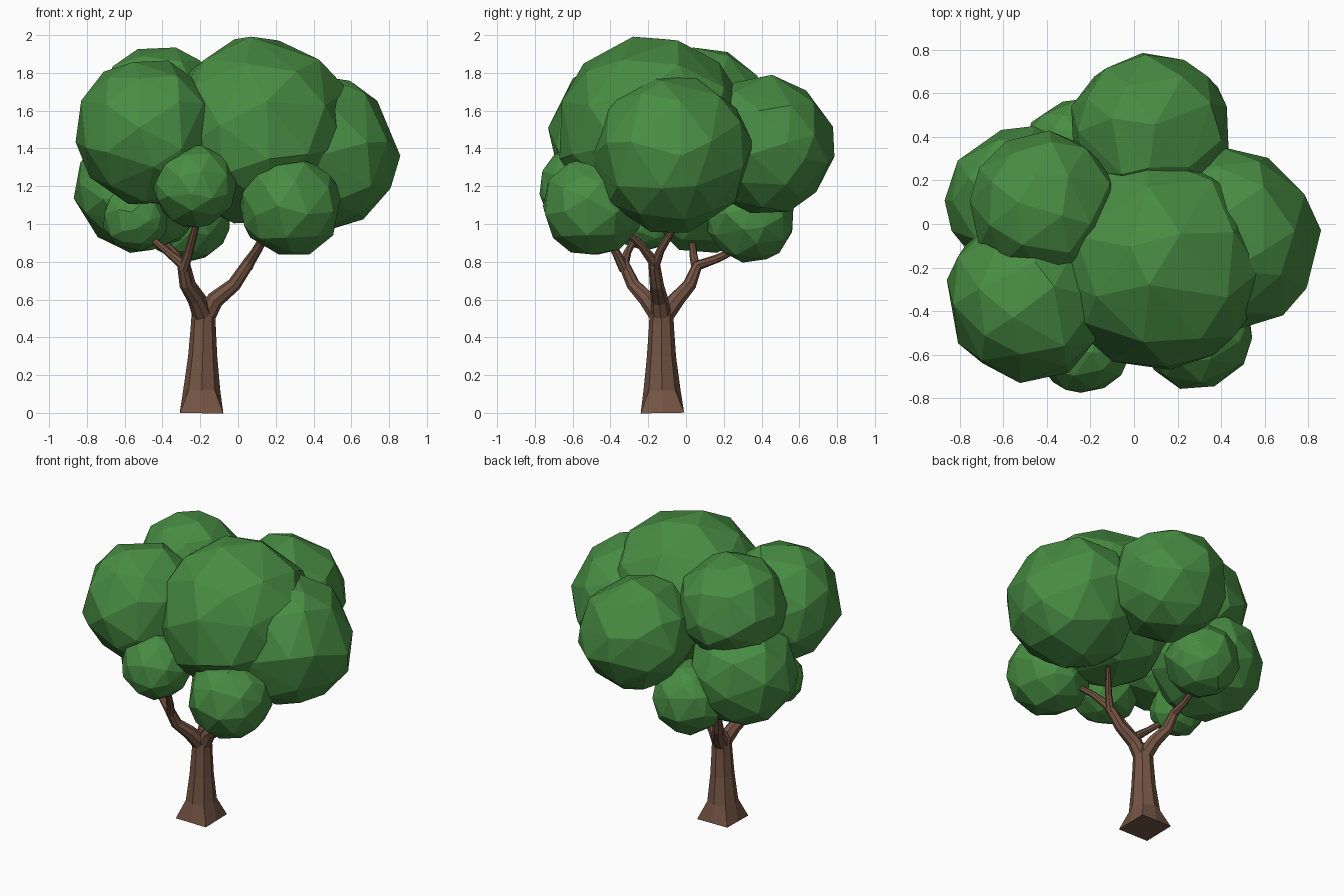
import bpy, bmesh, math, random
from mathutils import Vector, Matrix

if "Cube" in bpy.data.objects:
    bpy.data.objects.remove(bpy.data.objects["Cube"])

random.seed(7)


def make_material(name, rgb):
    m = bpy.data.materials.new(name)
    m.diffuse_color = (*rgb, 1)
    m.use_nodes = True
    m.node_tree.nodes["Principled BSDF"].inputs["Base Color"].default_value = m.diffuse_color
    return m


LEAF = make_material("leaf green", (0.065, 0.265, 0.056))
BARK = make_material("bark brown", (0.175, 0.09, 0.057))


def finish(bm, name, mat):
    bmesh.ops.recalc_face_normals(bm, faces=bm.faces)
    me = bpy.data.meshes.new(name)
    bm.to_mesh(me)
    bm.free()
    me.materials.append(mat)
    ob = bpy.data.objects.new(name, me)
    bpy.context.collection.objects.link(ob)
    return ob


def leaf_clump(name, centre, r):
    """Faceted, slightly irregular ball with some faces merged flat."""
    bm = bmesh.new()
    bmesh.ops.create_icosphere(bm, subdivisions=2, radius=r)
    turn = Matrix.Rotation(random.uniform(0, 6), 3, 'Z') @ Matrix.Rotation(random.uniform(0, 6), 3, 'X')
    for v in bm.verts:
        d = Vector([random.uniform(-1, 1) for _ in range(3)]) * 0.13
        v.co = turn @ ((v.co / r + d).normalized() * r * random.uniform(0.99, 1.03))
        v.co += Vector(centre)
    bmesh.ops.dissolve_limit(bm, angle_limit=math.radians(10), verts=bm.verts, edges=bm.edges)
    bmesh.ops.triangulate(bm, faces=[f for f in bm.faces if len(f.verts) > 4])
    return finish(bm, name, LEAF)


def tube(name, stations, sides, square_base=False):
    """Tapered tube through (x, y, z, radius) stations."""
    bm = bmesh.new()
    pts = [Vector(s[:3]) for s in stations]
    rings = []
    for i, p in enumerate(pts):
        t = pts[min(i + 1, len(pts) - 1)] - pts[max(i - 1, 0)]
        t.normalize()
        u = (Vector((0, 1, 0)).cross(t)).normalized()
        w = t.cross(u)
        ring = []
        for k in range(sides):
            a = 2 * math.pi * k / sides
            c, s = math.cos(a), math.sin(a)
            f = 1 / max(abs(c), abs(s)) if square_base and i == 0 else 1
            ring.append(bm.verts.new(p + (u * c + w * s) * stations[i][3] * f))
        rings.append(ring)
    for a, b in zip(rings, rings[1:]):
        for k in range(sides):
            n = (k + 1) % sides
            bm.faces.new((a[k], a[n], b[n], b[k]))
    bm.faces.new(rings[0])
    bm.faces.new(rings[-1])
    return finish(bm, name, BARK)


# Crown: overlapping leaf clumps
clumps = {
    "crown_top": ((0.115, -0.175, 1.495), 0.505),
    "crown_front_left": ((-0.475, -0.34, 1.485), 0.39),
    "crown_right": ((0.425, -0.075, 1.37), 0.425),
    "crown_back": ((0.075, 0.425, 1.42), 0.37),
    "crown_back_left": ((-0.41, 0.08, 1.6), 0.345),
    "crown_lower_left": ((-0.515, 0.1, 1.19), 0.35),
    "clump_back": ((-0.27, 0.34, 1.03), 0.235),
    "clump_front": ((-0.23, -0.56, 1.2), 0.22),
    "clump_front_right": ((0.28, -0.49, 1.095), 0.268),
    "clump_left": ((-0.54, -0.22, 1.03), 0.175),
}
for name, (c, r) in clumps.items():
    leaf_clump(name, c, r)

# Trunk with flared square foot
tube("trunk", [(-0.193, -0.125, 0, 0.115), (-0.192, -0.127, 0.12, 0.098),
               (-0.187, -0.13, 0.3, 0.077), (-0.184, -0.13, 0.46, 0.066),
               (-0.182, -0.13, 0.55, 0.062), (-0.18, -0.132, 0.59, 0.04)], 8, True)

# Main limbs and their forks
limbs = {
    "limb_right": [(-0.18, -0.13, 0.5, 0.055), (-0.12, -0.14, 0.6, 0.046),
                   (-0.02, -0.155, 0.68, 0.037), (0.06, -0.17, 0.8, 0.031),
                   (0.12, -0.24, 0.89, 0.022), (0.2, -0.36, 1.0, 0.017)],
    "limb_right_fork": [(0.05, -0.17, 0.77, 0.028), (0.095, -0.135, 0.86, 0.022), (0.17, -0.05, 1.0, 0.016)],
    "limb_left": [(-0.18, -0.13, 0.5, 0.055), (-0.225, -0.21, 0.605, 0.044),
                  (-0.275, -0.28, 0.68, 0.036), (-0.295, -0.33, 0.79, 0.03),
                  (-0.37, -0.31, 0.85, 0.021), (-0.5, -0.25, 0.96, 0.016)],
    "limb_left_fork": [(-0.29, -0.325, 0.76, 0.029), (-0.26, -0.37, 0.85, 0.023), (-0.21, -0.48, 1.04, 0.017)],
    "limb_back": [(-0.18, -0.13, 0.5, 0.055), (-0.21, -0.05, 0.6, 0.044),
                  (-0.26, 0.02, 0.68, 0.036), (-0.28, 0.06, 0.78, 0.029),
                  (-0.28, 0.16, 0.815, 0.022), (-0.27, 0.3, 0.88, 0.017)],
    "limb_back_fork": [(-0.278, 0.055, 0.76, 0.026), (-0.32, 0.04, 0.83, 0.021), (-0.42, 0.03, 0.94, 0.016)],
}
for name, stations in limbs.items():
    tube(name, stations, 8)
